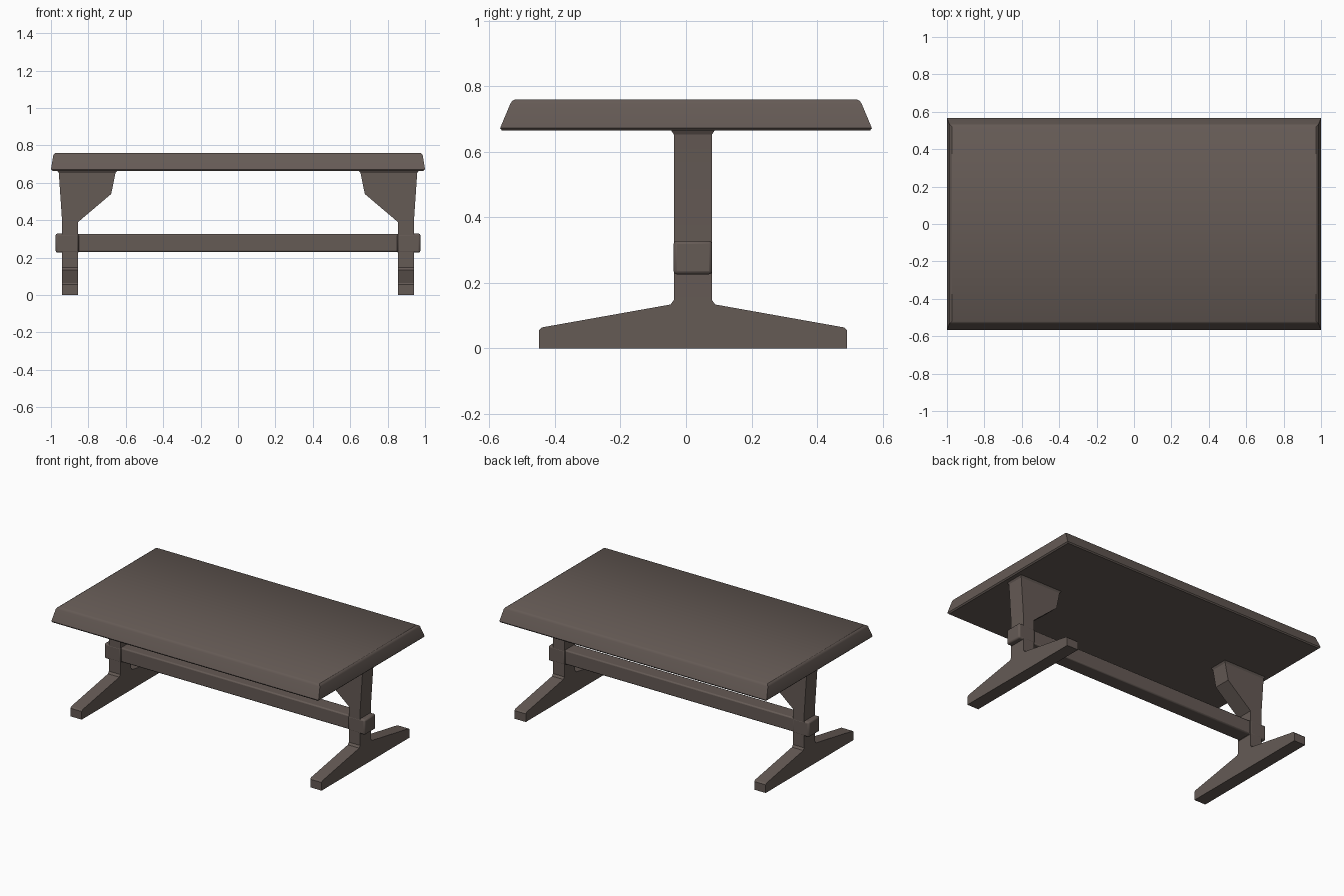
import bpy, bmesh

if "Cube" in bpy.data.objects:
    bpy.data.objects.remove(bpy.data.objects["Cube"])

YC = 0.021      # centre line of the trestle in y
XC = 0.8975     # centre of each leg in x

wood = bpy.data.materials.new("dark_wood")
wood.diffuse_color = (0.13, 0.103, 0.091, 1)
wood.use_nodes = True
wood.node_tree.nodes["Principled BSDF"].inputs["Base Color"].default_value = wood.diffuse_color


def finish(name, bm, bevel=0.0, mirror=False):
    bmesh.ops.recalc_face_normals(bm, faces=bm.faces[:])
    mesh = bpy.data.meshes.new(name)
    bm.to_mesh(mesh)
    bm.free()
    obj = bpy.data.objects.new(name, mesh)
    bpy.context.collection.objects.link(obj)
    mesh.materials.append(wood)
    if bevel:
        mod = obj.modifiers.new("bevel", 'BEVEL')
        mod.width, mod.segments = bevel, 2
        mod.limit_method = 'ANGLE'
    if mirror:
        obj.modifiers.new("mirror", 'MIRROR').use_mirror_merge = False
    bpy.ops.object.select_all(action='DESELECT')
    obj.select_set(True)
    bpy.context.view_layer.objects.active = obj
    bpy.ops.object.shade_smooth_by_angle()
    return obj


def prism(name, points, offset, **kw):
    """Extrude a closed planar outline of 3D points along offset."""
    bm = bmesh.new()
    face = bm.faces.new([bm.verts.new(p) for p in points])
    ext = bmesh.ops.extrude_face_region(bm, geom=[face])
    new = [v for v in ext["geom"] if isinstance(v, bmesh.types.BMVert)]
    bmesh.ops.translate(bm, verts=new, vec=offset)
    return finish(name, bm, **kw)


def stack(name, rings, **kw):
    """Capped stack of rectangles, each (x0, x1, y0, y1, z)."""
    bm = bmesh.new()
    loops = [[bm.verts.new((x, y, z)) for x, y in
              ((x0, y0), (x1, y0), (x1, y1), (x0, y1))]
             for x0, x1, y0, y1, z in rings]
    for a, b in zip(loops, loops[1:]):
        for i in range(4):
            j = (i + 1) % 4
            bm.faces.new((a[i], a[j], b[j], b[i]))
    bm.faces.new(loops[0])
    bm.faces.new(loops[-1])
    return finish(name, bm, **kw)


# Table top with sloping, softened edges
stack("table_top", [(-x, x, -y, y, z) for x, y, z in (
    (0.992, 0.561, 0.664), (1.0, 0.567, 0.672),
    (0.988, 0.536, 0.746), (0.982, 0.530, 0.755), (0.974, 0.521, 0.76))])

# Feet: sloping beam rising into a neck under the post
half = [(0.47, 0.0), (0.47, 0.055), (0.461, 0.064), (0.068, 0.134), (0.058, 0.148)]
outline = half + [(-y, z) for y, z in reversed(half)]
prism("foot", [(0.855, YC + y, z) for y, z in outline], (0.085, 0, 0), mirror=True)

# Posts with the angled brace cut in one profile
leg = [(0.855, 0.148), (0.94, 0.148), (0.94, 0.385), (0.958, 0.652),
       (0.655, 0.652), (0.678, 0.54), (0.855, 0.39)]
prism("post_and_brace", [(x, YC - 0.058, z) for x, z in leg], (0, 0.116, 0), mirror=True)

# Small flare where each post meets the top
stack("post_flare", [(0.655, 0.958, YC - 0.058, YC + 0.058, 0.652),
                     (0.644, 0.967, YC - 0.068, YC + 0.068, 0.667)], mirror=True)

# Through-tenon blocks on the posts
stack("tenon_block", [(0.85, 0.975, YC - 0.059, YC + 0.059, z) for z in (0.226, 0.328)],
      bevel=0.01, mirror=True)

# Long stretcher between the posts
stack("stretcher", [(-0.88, 0.88, YC - 0.052, YC + 0.052, z) for z in (0.23, 0.326)],
      bevel=0.008)
